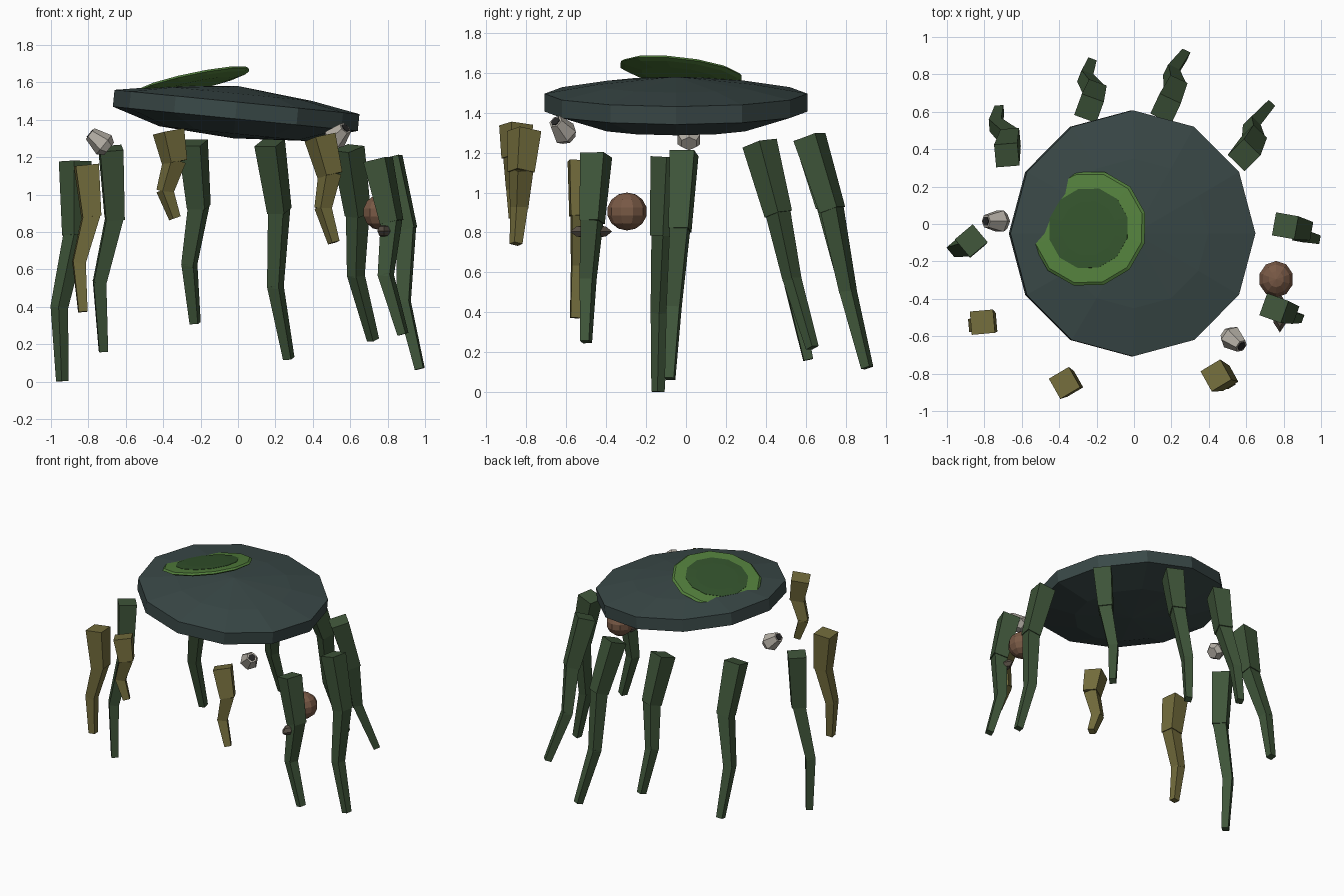
import bpy, bmesh
from math import radians, pi, cos, sin
from mathutils import Vector, Matrix

if "Cube" in bpy.data.objects:
    bpy.data.objects.remove(bpy.data.objects["Cube"])

Z = Vector((0, 0, 1))


def material(name, r, g, b):
    m = bpy.data.materials.new(name)
    m.diffuse_color = (r, g, b, 1)
    m.use_nodes = True
    m.node_tree.nodes["Principled BSDF"].inputs["Base Color"].default_value = m.diffuse_color
    return m


SHELL = material("shell", 0.042, 0.066, 0.064)
GREEN = material("leg green", 0.05, 0.092, 0.042)
OLIVE = material("leg olive", 0.17, 0.15, 0.045)
BRIGHT = material("bright green", 0.085, 0.21, 0.045)
DARK = material("dark green", 0.033, 0.085, 0.025)
BROWN = material("brown", 0.19, 0.10, 0.06)
BONE = material("bone", 0.45, 0.42, 0.37)
BLACK = material("pupil", 0.02, 0.02, 0.02)
TAUPE = material("taupe", 0.10, 0.08, 0.06)


def finish(bm, name, mat):
    bmesh.ops.recalc_face_normals(bm, faces=bm.faces)
    me = bpy.data.meshes.new(name)
    bm.to_mesh(me)
    bm.free()
    me.materials.append(mat)
    ob = bpy.data.objects.new(name, me)
    bpy.context.collection.objects.link(ob)
    return ob


def turned(name, profile, n, mat, loc, axis, start=0.0):
    """Low-poly lathe: profile of (radius, height), turned around axis."""
    bm = bmesh.new()
    rings = []
    for r, h in profile:
        if r == 0:
            rings.append([bm.verts.new((0, 0, h))] * n)
        else:
            rings.append([bm.verts.new((r * cos(start + 2 * pi * i / n),
                                        r * sin(start + 2 * pi * i / n), h)) for i in range(n)])
    for a, b in zip(rings, rings[1:]):
        for i in range(n):
            j = (i + 1) % n
            bm.faces.new(list(dict.fromkeys((a[i], a[j], b[j], b[i]))))
    for ring in (rings[0], rings[-1]):
        if ring[0] is not ring[1]:
            bm.faces.new(ring)
    rot = Z.rotation_difference(Vector(axis).normalized()).to_matrix().to_4x4()
    bm.transform(Matrix.Translation(loc) @ rot)
    return finish(bm, name, mat)


def leg(name, mat, yaw, pts):
    """Three tapered square segments from hip to foot."""
    widths = ((0.125, 0.10), (0.09, 0.067), (0.067, 0.047))
    bm = bmesh.new()
    for a, b, (wa, wb) in zip(pts, pts[1:], widths):
        a, b = Vector(a), Vector(b)
        up = a - b
        m = (Matrix.Translation((a + b) / 2)
             @ Z.rotation_difference(up.normalized()).to_matrix().to_4x4()
             @ Matrix.Rotation(radians(45 + yaw), 4, 'Z'))
        bmesh.ops.create_cone(bm, cap_ends=True, segments=4, radius1=wb * 0.7071,
                              radius2=wa * 0.7071, depth=up.length + 0.015, matrix=m)
    return finish(bm, name, mat)


def ball(name, mat, loc, scale, u, v):
    bm = bmesh.new()
    bmesh.ops.create_uvsphere(bm, u_segments=u, v_segments=v, radius=1,
                              matrix=Matrix.Translation(loc) @ Matrix.Diagonal((*scale, 1)))
    return finish(bm, name, mat)


# Tilted twelve-sided shell
turned("body_shell",
       [(0, -0.15), (0.4, -0.125), (0.658, -0.045), (0.658, 0.045), (0.4, 0.09), (0, 0.13)],
       12, SHELL, (-0.01, -0.05, 1.45), (0.099, 0, 1))

# Half-sunk patch on top
patch_axis = Vector((-0.21, 0.12, 1))
patch_at = Vector((-0.24, -0.025, 1.605))
turned("top_patch", [(0.2, -0.025), (0.29, -0.012), (0.315, 0.0), (0.3, 0.012), (0.2, 0.017)],
       12, BRIGHT, patch_at, patch_axis, pi / 12)
turned("top_patch_centre", [(0.22, 0.0), (0.22, 0.018), (0.15, 0.022)],
       12, DARK, patch_at, patch_axis, pi / 12)

# Ring of legs
LEGS = [
    ("back_right_leg", GREEN, -25,
     [(0.17, 0.62, 1.27), (0.22, 0.73, 0.92), (0.2, 0.81, 0.51), (0.27, 0.905, 0.13)]),
    ("back_left_leg", GREEN, -20,
     [(-0.24, 0.62, 1.27), (-0.21, 0.71, 0.94), (-0.26, 0.78, 0.63), (-0.23, 0.86, 0.32)]),
    ("rear_side_right_leg", GREEN, 45,
     [(0.59, 0.37, 1.24), (0.64, 0.46, 0.9), (0.63, 0.53, 0.57), (0.72, 0.63, 0.23)]),
    ("rear_side_left_leg", GREEN, 5,
     [(-0.68, 0.37, 1.24), (-0.66, 0.46, 0.88), (-0.74, 0.53, 0.53), (-0.72, 0.61, 0.17)]),
    ("left_leg", GREEN, 40,
     [(-0.87, -0.09, 1.17), (-0.87, -0.11, 0.79), (-0.955, -0.13, 0.4), (-0.94, -0.14, 0.01)]),
    ("right_leg", GREEN, -10,
     [(0.81, -0.01, 1.19), (0.9, -0.03, 0.82), (0.885, -0.06, 0.43), (0.97, -0.08, 0.075)]),
    ("front_side_right_leg", GREEN, -20,
     [(0.75, -0.45, 1.18), (0.82, -0.47, 0.86), (0.79, -0.49, 0.57), (0.88, -0.5, 0.26)]),
    ("front_side_left_leg", OLIVE, 5,
     [(-0.81, -0.525, 1.15), (-0.785, -0.53, 0.89), (-0.85, -0.54, 0.64), (-0.83, -0.555, 0.38)]),
    ("front_left_leg", OLIVE, 30,
     [(-0.37, -0.85, 1.33), (-0.34, -0.855, 1.18), (-0.39, -0.855, 1.02), (-0.34, -0.855, 0.88)]),
    ("front_right_leg", OLIVE, 30,
     [(0.44, -0.81, 1.3), (0.49, -0.825, 1.11), (0.455, -0.835, 0.93), (0.51, -0.85, 0.75)]),
]
for name, mat, yaw, pts in LEGS:
    leg(name, mat, yaw, pts)

# Six-sided stalk eyes with pupils
for side, loc, axis in (("left", (-0.74, 0.015, 1.285), (-0.75, 0.0, 0.6)),
                        ("right", (0.535, -0.62, 1.315), (0.6, -0.5, 0.62))):
    turned(side + "_eye", [(0.042, -0.065), (0.065, -0.03), (0.037, 0.065)], 6, BONE, loc, axis)
    turned(side + "_pupil", [(0.026, 0.05), (0.026, 0.069)], 6, BLACK, loc, axis)

# Brown ball and small pointed pod beside the right legs
ball("brown_ball", BROWN, (0.76, -0.295, 0.905), (0.095, 0.1, 0.095), 10, 7)
ball("small_pod", TAUPE, (0.78, -0.475, 0.805), (0.04, 0.105, 0.035), 6, 4)
